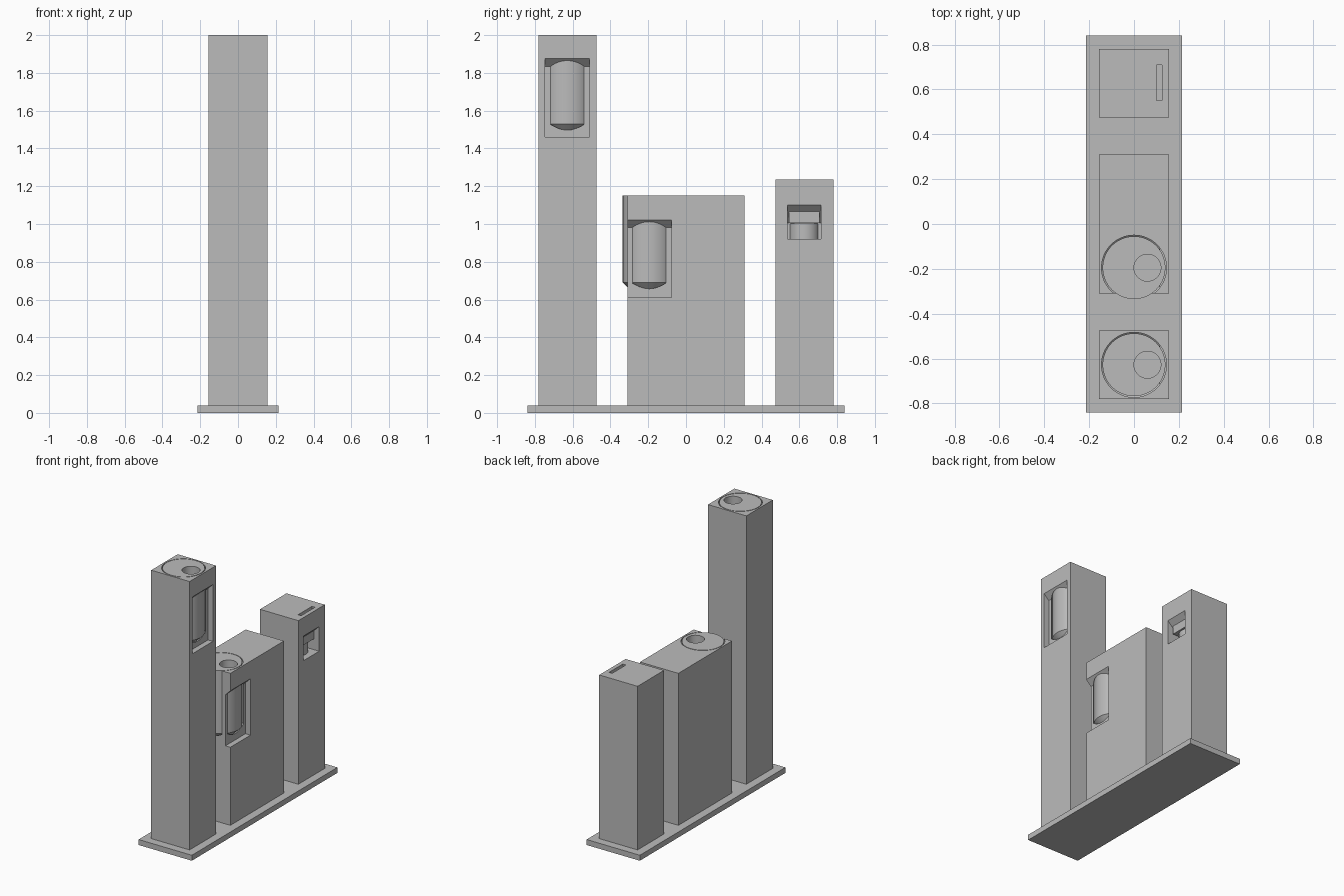
import bpy, bmesh, math

old = bpy.data.objects.get("Cube")
if old:
    bpy.data.objects.remove(old, do_unlink=True)

grey = bpy.data.materials.new("plain grey")
grey.use_nodes = True
tint = (0.5, 0.5, 0.5, 1)
grey.diffuse_color = tint
grey.node_tree.nodes["Principled BSDF"].inputs["Base Color"].default_value = tint

HALF = 0.155      # half width of the pillars
RECESS = 0.115    # x of the window back wall
RADIUS = 0.14     # radius of the round inserts


def finish(name, bm):
    bmesh.ops.recalc_face_normals(bm, faces=bm.faces)
    mesh = bpy.data.meshes.new(name)
    bm.to_mesh(mesh)
    bm.free()
    obj = bpy.data.objects.new(name, mesh)
    obj.data.materials.append(grey)
    bpy.context.collection.objects.link(obj)
    return obj


def prism(name, profile, y0, y1):
    """Extrude an x-z outline from y0 to y1."""
    bm = bmesh.new()
    face = bm.faces.new([bm.verts.new((x, y0, z)) for x, z in profile])
    new = bmesh.ops.extrude_face_region(bm, geom=[face])["geom"]
    moved = [v for v in new if isinstance(v, bmesh.types.BMVert)]
    bmesh.ops.translate(bm, verts=moved, vec=(0, y1 - y0, 0))
    return finish(name, bm)


def box(name, x0, x1, y0, y1, z0, z1):
    return prism(name, [(x0, z0), (x1, z0), (x1, z1), (x0, z1)], y0, y1)


def round_part(name, x, y, r, z0, z1, taper=0):
    """Upright cylinder, with a 45 degree tapered foot below z0."""
    bm = bmesh.new()
    n = 64
    ring = []
    for i in range(n):
        a = 2 * math.pi * i / n
        ring.append((math.cos(a), math.sin(a)))
    levels = [(r, z0), (r, z1)]
    if taper:
        levels.insert(0, (r - taper, z0 - taper))
    loops = [[bm.verts.new((x + rr * c, y + rr * s, z)) for c, s in ring]
             for rr, z in levels]
    for low, high in zip(loops, loops[1:]):
        for i in range(n):
            j = (i + 1) % n
            bm.faces.new((low[i], low[j], high[j], high[i]))
    bm.faces.new(loops[0][::-1])
    bm.faces.new(loops[-1])
    return finish(name, bm)


def cut(obj, cutter):
    mod = obj.modifiers.new("cut", 'BOOLEAN')
    mod.operation = 'DIFFERENCE'
    mod.solver = 'EXACT'
    mod.object = cutter
    bpy.context.view_layer.objects.active = obj
    bpy.ops.object.modifier_apply(modifier=mod.name)
    bpy.data.objects.remove(cutter, do_unlink=True)


def window_cutter(y0, y1, z0, z1, back):
    """Recess on the +x side with a ceiling that slopes at 45 degrees."""
    out = HALF + 0.05
    return prism("window_cutter", [(back, z0), (out, z0), (out, z1 + 0.05),
                                   (back, z1 - (HALF - back))], y0, y1)


def smooth(obj):
    bpy.ops.object.select_all(action='DESELECT')
    obj.select_set(True)
    bpy.context.view_layer.objects.active = obj
    bpy.ops.object.shade_smooth_by_angle(angle=math.radians(30))


# Base plate
box("base_plate", -0.215, 0.215, -0.84, 0.84, 0, 0.04)


# Pillars holding a round insert with an off-centre chute
def dispenser(label, y0, y1, top, centre, sill, head, rim):
    pillar = box(label + "_pillar", -HALF, HALF, y0, y1, 0.04, top)
    cut(pillar, round_part("well", 0, centre, RADIUS + 0.005, rim - 0.003,
                           top + 0.1, 0.06))
    cut(pillar, window_cutter(centre - 0.1175, centre + 0.1175, sill, head, RECESS))
    insert = round_part(label + "_insert", 0, centre, RADIUS, rim, top, 0.055)
    cut(insert, round_part("chute", 0.06, centre, 0.06, rim + 0.02, top + 0.1))
    smooth(pillar)
    smooth(insert)


dispenser("tall", -0.78, -0.475, 2.0, -0.628, 1.46, 1.875, 1.53)
dispenser("wide", -0.31, 0.31, 1.15, -0.195, 0.61, 1.022, 0.69)

# Short pillar with a card slot and a small pick-up window
card_pillar = box("card_pillar", -HALF, HALF, 0.475, 0.78, 0.04, 1.235)
cut(card_pillar, window_cutter(0.537, 0.715, 0.92, 1.10, 0.06))
cut(card_pillar, box("slot_cutter", 0.10, 0.125, 0.55, 0.71, 1.17, 1.3))

# Card chute under the slot, and the rounded holder below it
box("card_chute", 0.05, 0.12, 0.546, 0.706, 1.005, 1.09)
smooth(round_part("card_holder", 0.03, 0.626, 0.08, 0.91, 1.003))
